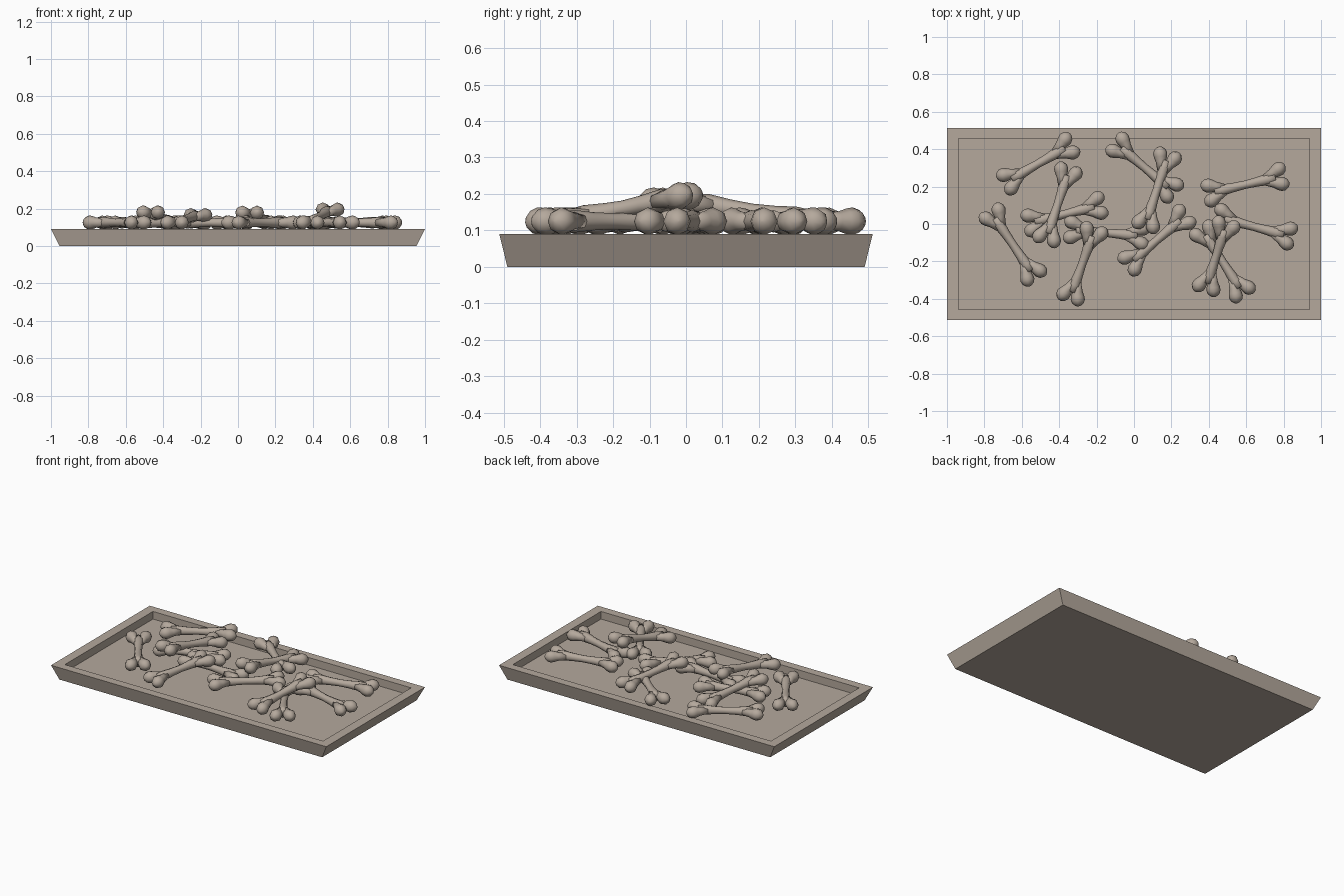
import bpy, bmesh, math
from mathutils import Vector

if "Cube" in bpy.data.objects:
    bpy.data.objects.remove(bpy.data.objects["Cube"])


def material(name, rgb):
    m = bpy.data.materials.new(name)
    m.diffuse_color = (*rgb, 1)
    m.use_nodes = True
    m.node_tree.nodes["Principled BSDF"].inputs["Base Color"].default_value = m.diffuse_color
    return m


STONE = material("warm_grey_stone", (0.46, 0.395, 0.335))


def finish(bm, name, smooth=False):
    bmesh.ops.recalc_face_normals(bm, faces=bm.faces)
    me = bpy.data.meshes.new(name)
    bm.to_mesh(me)
    bm.free()
    me.materials.append(STONE)
    for p in me.polygons:
        p.use_smooth = smooth
    ob = bpy.data.objects.new(name, me)
    bpy.context.collection.objects.link(ob)
    return ob


def loft(bm, rings):
    """Skin consecutive vertex loops and cap both ends."""
    loops = [[bm.verts.new(p) for p in ring] for ring in rings]
    n = len(loops[0])
    for a, b in zip(loops, loops[1:]):
        for i in range(n):
            j = (i + 1) % n
            bm.faces.new((a[i], a[j], b[j], b[i]))
    bm.faces.new(loops[0][::-1])
    bm.faces.new(loops[-1])


def tube(bm, start, direction, profile, sides=8):
    """Round sweep along a line; profile holds (distance, radius) pairs."""
    d = direction.normalized()
    side = Vector((-d.y, d.x, 0)).normalized()
    up = d.cross(side)
    rings = []
    for s, r in profile:
        ring = []
        for i in range(sides):
            a = math.tau * i / sides
            ring.append(start + d * s + (side * math.cos(a) + up * math.sin(a)) * r)
        rings.append(ring)
    loft(bm, rings)


def bone(name, end_a, end_b):
    a, b = Vector(end_a), Vector(end_b)
    axis = (b - a).normalized()
    side = Vector((-axis.y, axis.x, 0)).normalized()
    length = (b - a).length
    bm = bmesh.new()
    # waisted shaft
    tube(bm, a, axis, [(0.03, 0.028), (0.07, 0.031), (0.13, 0.025), (length / 2, 0.022),
                       (length - 0.13, 0.025), (length - 0.07, 0.031), (length - 0.03, 0.028)])
    # two knuckles forking out at each end
    for end, out in ((a, -axis), (b, axis)):
        for s in (-1, 1):
            head = end + side * 0.042 * s
            root = end - out * 0.085 + side * 0.008 * s
            d = head - root
            h = d.length
            tube(bm, root, d, [(0, 0.022), (h - 0.045, 0.027), (h - 0.02, 0.035), (h, 0.038),
                               (h + 0.02, 0.031), (h + 0.034, 0.014), (h + 0.037, 0.002)])
    finish(bm, name, smooth=True)


# tray: flared outside, straight recess inside
def rect(x, y, z):
    return [(-x, -y, z), (x, -y, z), (x, y, z), (-x, y, z)]


bm = bmesh.new()
loft(bm, [rect(0.955, 0.49, 0), rect(1, 0.512, 0.09),
          rect(0.938, 0.457, 0.09), rect(0.938, 0.457, 0.04)])
finish(bm, "tray")

# scattered bones: centre point of each end
Z = 0.125
BONES = [
    ((-0.68, 0.225, Z), (-0.345, 0.42, Z)),
    ((-0.09, 0.425, Z), (0.205, 0.177, Z)),
    ((0.18, 0.365, Z), (0.062, -0.005, 0.178)),
    ((-0.35, 0.285, Z), (-0.468, -0.08, 0.18)),
    ((-0.56, 0.005, Z), (-0.183, 0.1, Z)),
    ((-0.34, -0.03, Z), (0.048, -0.065, Z)),
    ((-0.76, 0.055, Z), (-0.535, -0.275, Z)),
    ((-0.34, -0.39, Z), (-0.213, -0.035, 0.165)),
    ((-0.025, -0.213, Z), (0.27, 0.04, Z)),
    ((0.402, 0.165, Z), (0.785, 0.255, Z)),
    ((0.455, 0.035, Z), (0.83, -0.065, Z)),
    ((0.385, -0.342, Z), (0.493, -0.003, 0.195)),
    ((0.58, -0.365, Z), (0.365, -0.035, Z)),
]
for i, (a, b) in enumerate(BONES, 1):
    bone(f"bone_{i:02d}", a, b)
